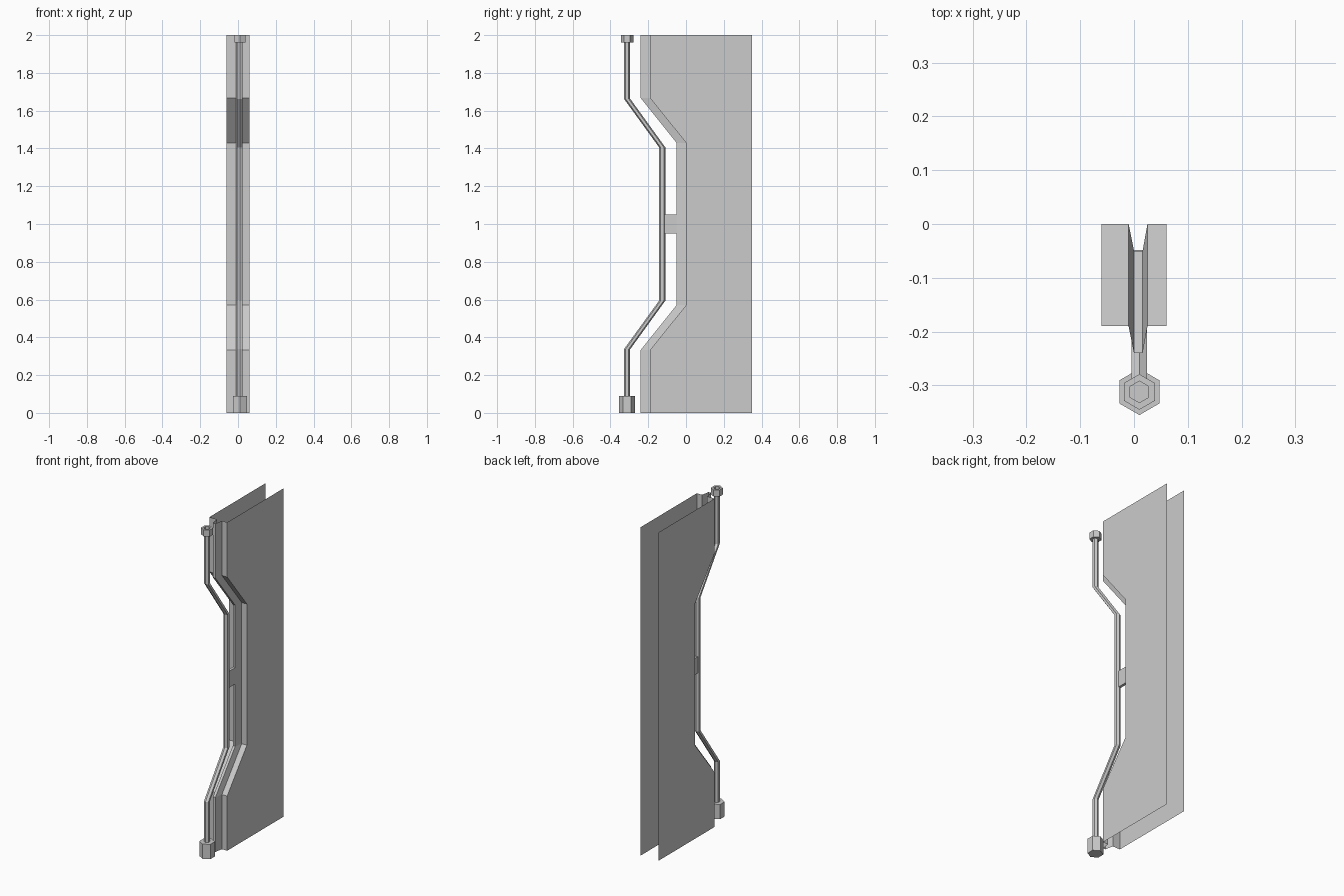
import bpy
import bmesh
import math

if "Cube" in bpy.data.objects:
    bpy.data.objects.remove(bpy.data.objects["Cube"])


def make_object(name, rows, closed, caps=False):
    """Skin rows of points into a flat-shaded mesh object."""
    bm = bmesh.new()
    loops = [[bm.verts.new(p) for p in row] for row in rows]
    n = len(rows[0])
    for a, b in zip(loops, loops[1:]):
        for i in range(n if closed else n - 1):
            j = (i + 1) % n
            bm.faces.new((a[i], a[j], b[j], b[i]))
    if caps:
        bm.faces.new(loops[0][::-1])
        bm.faces.new(loops[-1])
    mesh = bpy.data.meshes.new(name)
    bm.to_mesh(mesh)
    bm.free()
    obj = bpy.data.objects.new(name, mesh)
    bpy.context.collection.objects.link(obj)
    return obj


def hexagon(radius, y, z, x=0.01):
    """Six-sided ring with a corner pointing forward."""
    return [(x + radius * math.cos(math.radians(30 + 60 * i)),
             y + radius * math.sin(math.radians(30 + 60 * i)), z) for i in range(6)]


PIPE_Y = -0.312

# Wall shell: open sheet with a raised front ridge, recessed in the middle
section = [(-0.06, 0), (-0.01, 0), (0, -0.05), (0.016, -0.05), (0.025, 0), (0.06, 0)]
wall_path = [(-0.19, 0), (-0.19, 0.333), (0, 0.57), (0, 1.43), (-0.19, 1.667), (-0.19, 2)]
make_object("wall_panel", [
    [(-0.06, 0.35, z)] + [(x, y + dy, z) for x, dy in section] + [(0.06, 0.35, z)]
    for y, z in wall_path], closed=False)

# Bent six-sided pipe following the wall
pipe_path = [(PIPE_Y, 0.05), (PIPE_Y, 0.337), (-0.126, 0.594),
             (-0.126, 1.406), (PIPE_Y, 1.663), (PIPE_Y, 1.97)]
make_object("pipe", [hexagon(0.0165, y, z) for y, z in pipe_path], closed=True, caps=True)

# Lower fitting, solid
make_object("lower_fitting", [hexagon(0.043, PIPE_Y, z) for z in (0, 0.09)],
            closed=True, caps=True)

# Upper fitting with a recessed socket
fitting_profile = [(0.033, 1.96), (0.033, 2.0), (0.02, 2.0), (0.02, 1.972)]
make_object("upper_fitting", [hexagon(r, PIPE_Y, z) for r, z in fitting_profile],
            closed=True, caps=True)

# Bracket tying the pipe to the ridge
make_object("pipe_bracket", [
    [(0, -0.12, z), (0.016, -0.12, z), (0.016, -0.048, z), (0, -0.048, z)]
    for z in (0.95, 1.05)], closed=True, caps=True)
